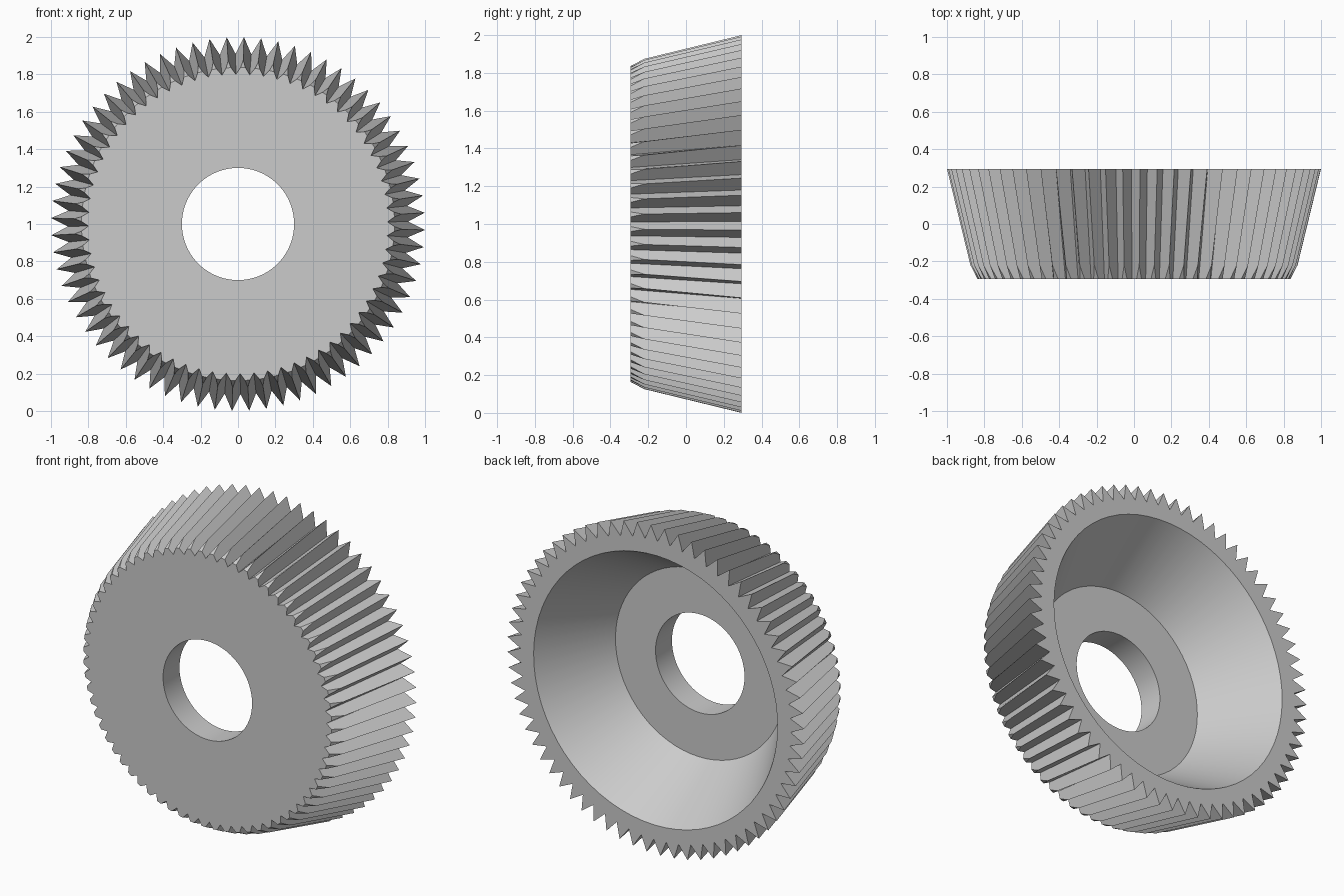
import bpy
import bmesh
from math import sin, cos, tau
from mathutils import Vector

cube = bpy.data.objects.get("Cube")
if cube:
    bpy.data.objects.remove(cube, do_unlink=True)

TEETH = 68
STEP = tau / TEETH
PHASE = 0.032                                # angle of the first tooth tip from the top
FRONT, CHAMFER, FLOOR, BACK = -0.293, -0.22, -0.135, 0.293
BORE, FLOOR_R, CAVITY_R = 0.30, 0.57, 0.822
ROOT_FRONT, ROOT_BACK = 0.80, 0.91
TIP_CHAMFER, TIP_BACK = 0.875, 1.0
LAND_R = 0.837                               # radius of the chamfered tooth end


def point(radius, y, angle):
    return Vector((radius * sin(angle), y, 1 + radius * cos(angle)))


bm = bmesh.new()


def face(points, smooth=False):
    f = bm.faces.new([bm.verts.new(p) for p in points])
    f.smooth = smooth


slope = (TIP_BACK - TIP_CHAMFER) / (BACK - CHAMFER)
sharp_tip_r = TIP_CHAMFER - slope * (CHAMFER - FRONT)
cut = (LAND_R - ROOT_FRONT) / (sharp_tip_r - ROOT_FRONT)

for i in range(TEETH):
    mid = PHASE + i * STEP
    a, b = mid - STEP / 2, mid + STEP / 2

    # Tooth: two flanks and a small chamfer at the front end
    root_a, root_b = point(ROOT_FRONT, FRONT, a), point(ROOT_FRONT, FRONT, b)
    back_a, back_b = point(ROOT_BACK, BACK, a), point(ROOT_BACK, BACK, b)
    sharp_tip = point(sharp_tip_r, FRONT, mid)
    land_a, land_b = root_a.lerp(sharp_tip, cut), root_b.lerp(sharp_tip, cut)
    tip, tip_back = point(TIP_CHAMFER, CHAMFER, mid), point(TIP_BACK, BACK, mid)
    face([root_a, land_a, tip, tip_back, back_a])
    face([root_b, back_b, tip_back, tip, land_b])
    face([land_a, land_b, tip])

    # Front face and back rim
    face([point(BORE, FRONT, a), point(BORE, FRONT, b), root_b, land_b, land_a, root_a])
    face([point(CAVITY_R, BACK, b), point(CAVITY_R, BACK, a), back_a, tip_back, back_b])

    # Bore, cavity floor and conical cavity wall
    inside = [(BORE, FRONT), (BORE, FLOOR), (FLOOR_R, FLOOR), (CAVITY_R, BACK)]
    for k, ((r0, y0), (r1, y1)) in enumerate(zip(inside, inside[1:])):
        face([point(r0, y0, a), point(r1, y1, a), point(r1, y1, b), point(r0, y0, b)],
             smooth=(k != 1))

bmesh.ops.remove_doubles(bm, verts=bm.verts[:], dist=0.0001)
bmesh.ops.recalc_face_normals(bm, faces=bm.faces[:])

mesh = bpy.data.meshes.new("bevel_gear")
bm.to_mesh(mesh)
bm.free()
gear = bpy.data.objects.new("bevel_gear", mesh)
bpy.context.collection.objects.link(gear)

# Plain grey metal
grey = bpy.data.materials.new("light_grey")
grey.use_nodes = True
color = (0.6, 0.6, 0.6, 1)
grey.diffuse_color = color
grey.node_tree.nodes["Principled BSDF"].inputs["Base Color"].default_value = color
mesh.materials.append(grey)
